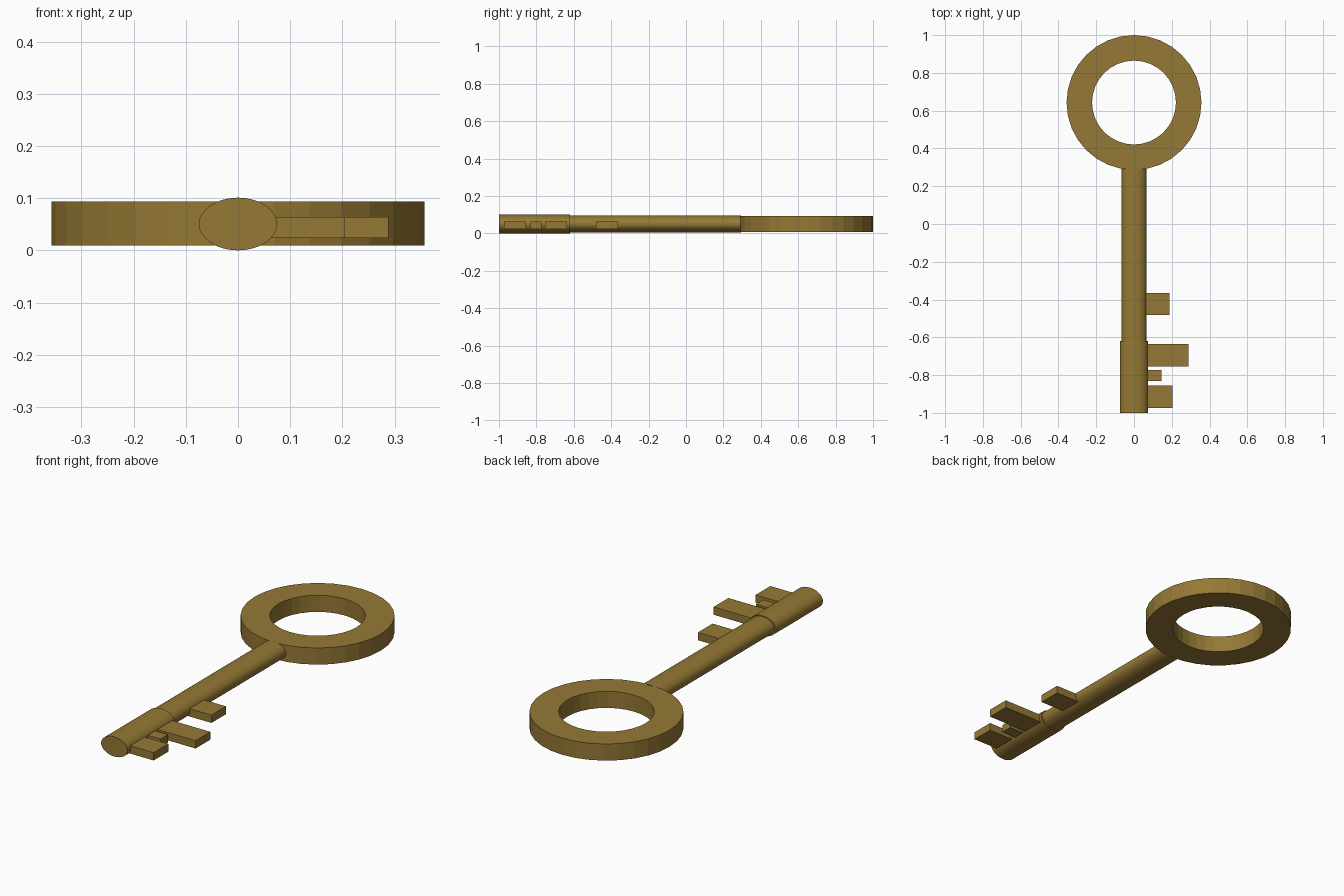
import bpy, bmesh
from math import cos, sin, tau, pi, radians

if "Cube" in bpy.data.objects:
    bpy.data.objects.remove(bpy.data.objects["Cube"])

brass = bpy.data.materials.new("brass")
brass.diffuse_color = (0.30, 0.19, 0.035, 1)
brass.use_nodes = True
brass.node_tree.nodes["Principled BSDF"].inputs["Base Color"].default_value = brass.diffuse_color


def select_only(ob):
    bpy.ops.object.select_all(action='DESELECT')
    ob.select_set(True)
    bpy.context.view_layer.objects.active = ob


# Flat ring with rectangular section
def ring(name, y, z0, z1, outer, inner, n=32):
    bm = bmesh.new()
    section = [(outer, z0), (outer, z1), (inner, z1), (inner, z0)]
    loops = [[bm.verts.new((r * cos(tau * i / n), y + r * sin(tau * i / n), z))
              for r, z in section] for i in range(n)]
    for i in range(n):
        a, b = loops[i], loops[(i + 1) % n]
        for k in range(4):
            m = (k + 1) % 4
            bm.faces.new((a[k], b[k], b[m], a[m]))
    bmesh.ops.recalc_face_normals(bm, faces=bm.faces)
    mesh = bpy.data.meshes.new(name)
    bm.to_mesh(mesh)
    bm.free()
    ob = bpy.data.objects.new(name, mesh)
    bpy.context.collection.objects.link(ob)
    mesh.materials.append(brass)


# Smooth oval rod running along y
def rod(name, y0, y1, rx, z0, z1):
    bpy.ops.mesh.primitive_cylinder_add(
        vertices=32, radius=1, depth=y1 - y0,
        location=(0, (y0 + y1) / 2, (z0 + z1) / 2), rotation=(pi / 2, 0, 0))
    ob = bpy.context.object
    ob.name = name
    ob.scale = (rx, (z1 - z0) / 2, 1)
    ob.data.materials.append(brass)
    select_only(ob)
    bpy.ops.object.transform_apply(location=False, rotation=True, scale=True)
    bpy.ops.object.shade_smooth_by_angle(angle=radians(30))


# Rectangular tooth reaching out from inside the shaft
def tooth(name, reach, y0, y1):
    x0, z0, z1 = 0.03, 0.024, 0.064
    bpy.ops.mesh.primitive_cube_add(
        size=1, location=((x0 + reach) / 2, (y0 + y1) / 2, (z0 + z1) / 2))
    ob = bpy.context.object
    ob.name = name
    ob.scale = (reach - x0, y1 - y0, z1 - z0)
    ob.data.materials.append(brass)
    select_only(ob)
    bpy.ops.object.transform_apply(location=False, rotation=False, scale=True)


ring("handle_ring", 0.643, 0.009, 0.094, 0.357, 0.222)
rod("shaft", -0.63, 0.295, 0.066, 0.006, 0.097)
rod("tip_collar", -1.0, -0.62, 0.075, 0.0, 0.101)

teeth = [(0.187, -0.482, -0.364), (0.288, -0.754, -0.635),
         (0.145, -0.832, -0.772), (0.204, -0.973, -0.855)]
for i, (reach, y0, y1) in enumerate(teeth, 1):
    tooth(f"tooth_{i}", reach, y0, y1)
